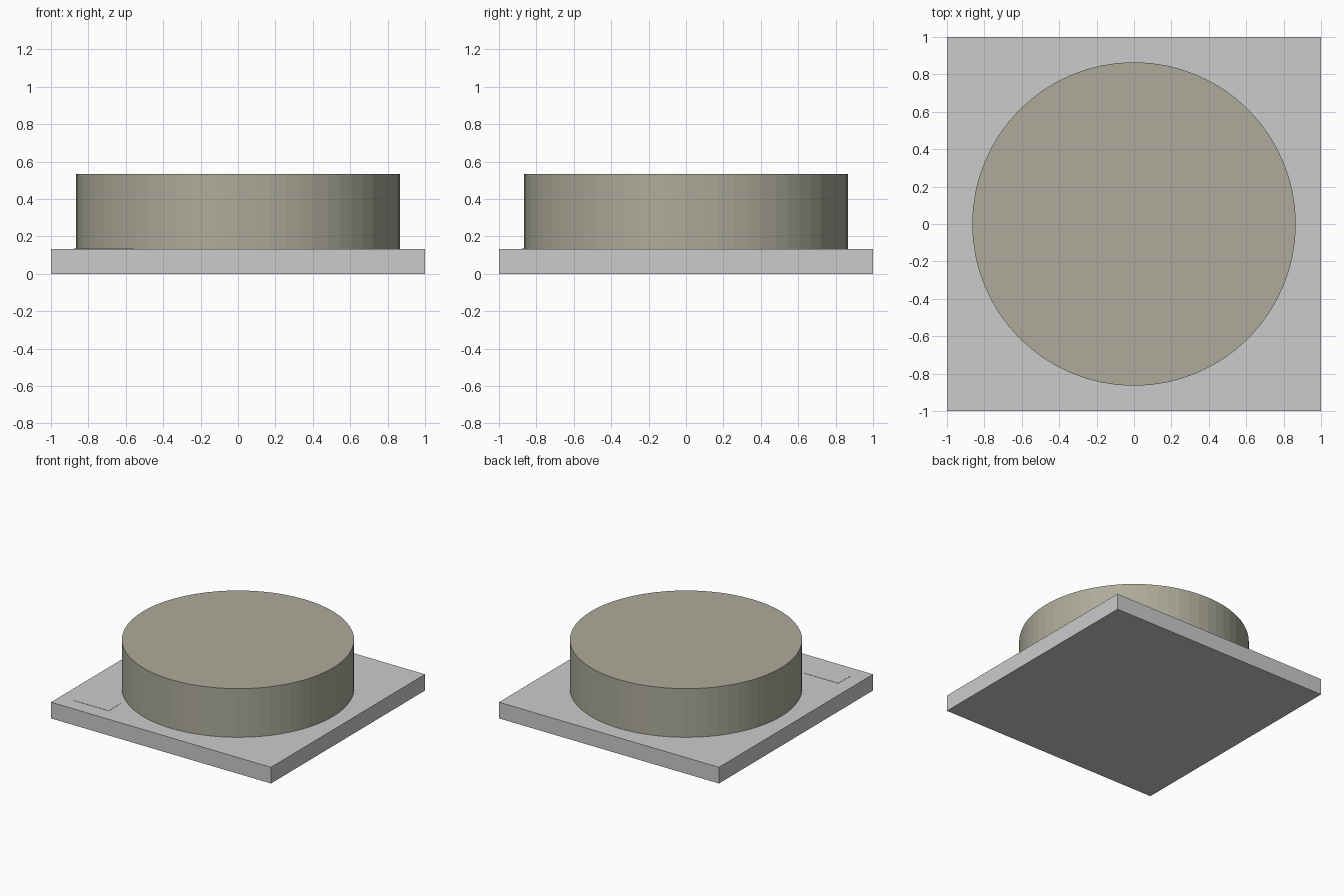
import bpy

if "Cube" in bpy.data.objects:
    bpy.data.objects.remove(bpy.data.objects["Cube"])


def colour(obj, name, rgb):
    mat = bpy.data.materials.new(name)
    mat.diffuse_color = (*rgb, 1.0)
    mat.use_nodes = True
    mat.node_tree.nodes["Principled BSDF"].inputs["Base Color"].default_value = mat.diffuse_color
    obj.data.materials.append(mat)


def box(name, x0, x1, y0, y1, z0, z1):
    bpy.ops.mesh.primitive_cube_add(
        size=1, location=((x0 + x1) / 2, (y0 + y1) / 2, (z0 + z1) / 2))
    obj = bpy.context.object
    obj.name = name
    obj.scale = (x1 - x0, y1 - y0, z1 - z0)
    bpy.ops.object.transform_apply(location=False, rotation=False, scale=True)
    return obj


BASE_TOP = 0.133
CAKE_TOP = 0.533

# Square board
box("cake_board", -1, 1, -1, 1, 0, BASE_TOP)

# Round cake tier
bpy.ops.mesh.primitive_cylinder_add(
    vertices=64, radius=0.865, depth=CAKE_TOP - BASE_TOP,
    location=(0, 0, (BASE_TOP + CAKE_TOP) / 2))
cake = bpy.context.object
cake.name = "cake_tier"
colour(cake, "cream", (0.42, 0.41, 0.32))

# Thin blank label in the front left corner
box("corner_label", -0.88, -0.56, -0.88, -0.72, BASE_TOP, BASE_TOP + 0.002)
